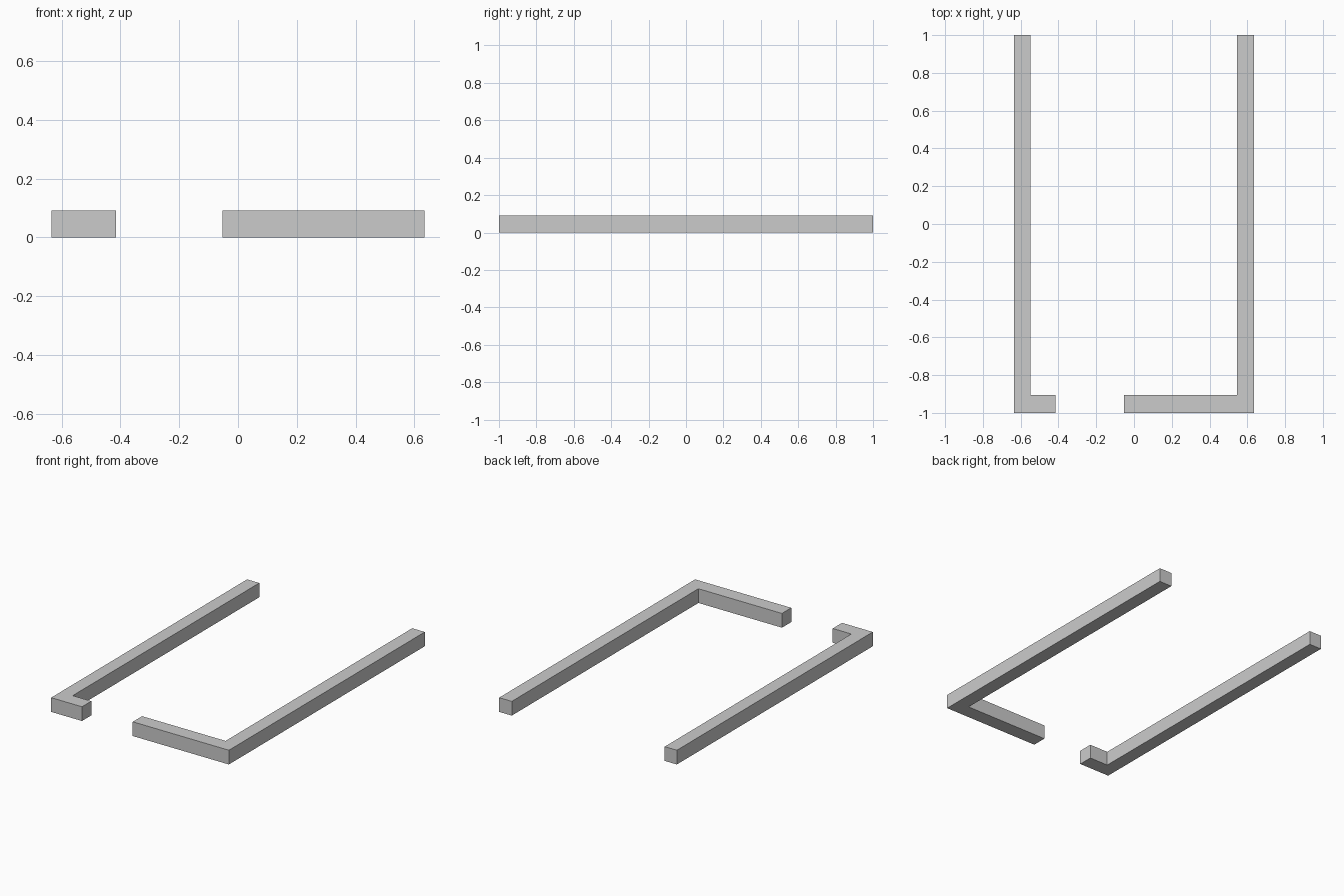
import bpy
import bmesh

if "Cube" in bpy.data.objects:
    bpy.data.objects.remove(bpy.data.objects["Cube"])

HEIGHT = 0.092
OUTER = 0.635      # outer face of the side walls
BACK, FRONT = 1.0, -1.0
RETURN_Y = -0.905  # inner face of the front returns


def l_wall(name, outer_x, inner_x, end_x):
    """L-shaped floor plan extruded upwards: long side wall plus front return."""
    plan = [(outer_x, FRONT), (end_x, FRONT), (end_x, RETURN_Y),
            (inner_x, RETURN_Y), (inner_x, BACK), (outer_x, BACK)]
    bm = bmesh.new()
    base = bm.faces.new([bm.verts.new((x, y, 0)) for x, y in plan])
    top = bmesh.ops.extrude_face_region(bm, geom=[base], use_keep_orig=True)
    verts = [g for g in top["geom"] if isinstance(g, bmesh.types.BMVert)]
    bmesh.ops.translate(bm, verts=verts, vec=(0, 0, HEIGHT))
    bmesh.ops.recalc_face_normals(bm, faces=bm.faces)
    mesh = bpy.data.meshes.new(name)
    bm.to_mesh(mesh)
    bm.free()
    obj = bpy.data.objects.new(name, mesh)
    bpy.context.collection.objects.link(obj)
    return obj


# Left wall with a short return, right wall with a long return
l_wall("left_wall", -OUTER, -0.548, -0.415)
l_wall("right_wall", OUTER, 0.545, -0.052)
